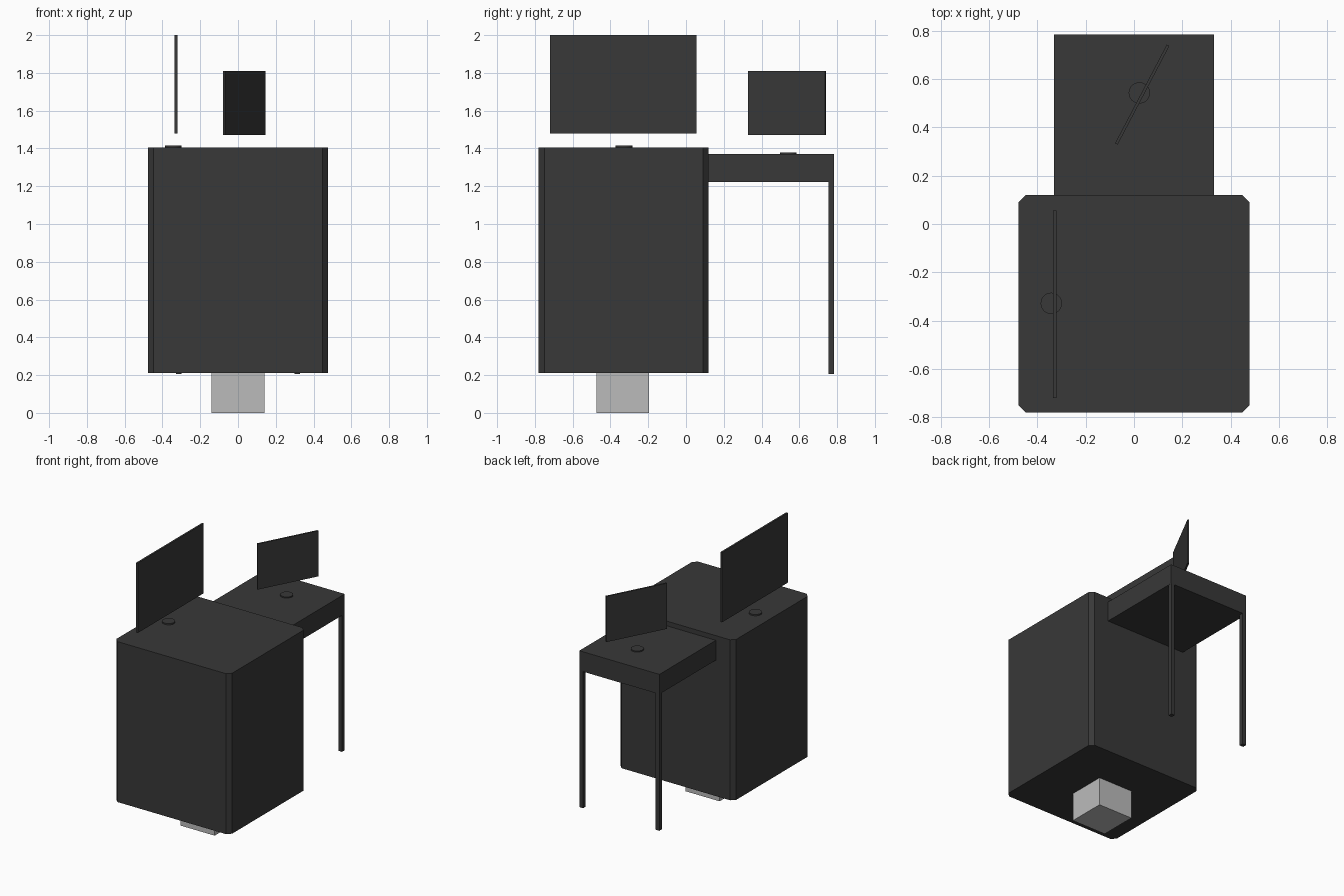
import bpy, bmesh, math

if "Cube" in bpy.data.objects:
    bpy.data.objects.remove(bpy.data.objects["Cube"])


def material(name, value):
    m = bpy.data.materials.new(name)
    m.diffuse_color = (value, value, value, 1)
    m.use_nodes = True
    m.node_tree.nodes["Principled BSDF"].inputs["Base Color"].default_value = m.diffuse_color
    return m


DARK = material("charcoal", 0.04)
LIGHT = material("light_grey", 0.50)


def finish(name, bm, mat):
    bmesh.ops.recalc_face_normals(bm, faces=bm.faces)
    mesh = bpy.data.meshes.new(name)
    bm.to_mesh(mesh)
    bm.free()
    mesh.materials.append(mat)
    obj = bpy.data.objects.new(name, mesh)
    bpy.context.collection.objects.link(obj)
    return obj


def box(name, lo, hi, mat=DARK, chamfer=0, angle=0):
    """Box between two corners, with optional chamfered uprights and z turn."""
    bm = bmesh.new()
    bmesh.ops.create_cube(bm, size=1)
    bmesh.ops.scale(bm, vec=[b - a for a, b in zip(lo, hi)], verts=bm.verts)
    if chamfer:
        uprights = [e for e in bm.edges
                    if abs(e.verts[0].co.z - e.verts[1].co.z) > 0.01]
        bmesh.ops.bevel(bm, geom=uprights, offset=chamfer, segments=1,
                        affect='EDGES')
    obj = finish(name, bm, mat)
    obj.location = [(a + b) / 2 for a, b in zip(lo, hi)]
    obj.rotation_euler.z = angle
    return obj


def disc(name, x, y, z, height):
    bm = bmesh.new()
    bmesh.ops.create_cone(bm, cap_ends=True, segments=32, radius1=0.044,
                          radius2=0.044, depth=height)
    obj = finish(name, bm, DARK)
    obj.location = (x, y, z + height / 2)
    for p in obj.data.polygons:
        p.use_smooth = len(p.vertices) == 4
    obj.data.set_sharp_from_angle(angle=math.radians(40))


# Main cabinet on its pedestal
box("cabinet", (-0.477, -0.78, 0.21), (0.477, 0.12, 1.405), chamfer=0.03)
box("pedestal", (-0.14, -0.475, 0), (0.14, -0.195, 0.21), LIGHT)

# Side table behind the cabinet, with two rear legs
box("table_top", (-0.33, 0.12, 1.222), (0.33, 0.784, 1.37))
for side, x in (("left", -0.314), ("right", 0.314)):
    box("table_leg_" + side, (x - 0.015, 0.754, 0.205),
        (x + 0.015, 0.784, 1.222))

# Floating screens and the round stands beneath them
box("large_screen", (-0.335, -0.72, 1.48), (-0.321, 0.055, 2.0))
length = math.hypot(0.21, 0.41)
box("small_screen", (0.034 - 0.006, 0.535 - length / 2, 1.47),
    (0.034 + 0.006, 0.535 + length / 2, 1.81),
    angle=-math.atan2(0.215, 0.41))
disc("large_screen_stand", -0.342, -0.328, 1.405, 0.01)
disc("small_screen_stand", 0.022, 0.542, 1.37, 0.008)
